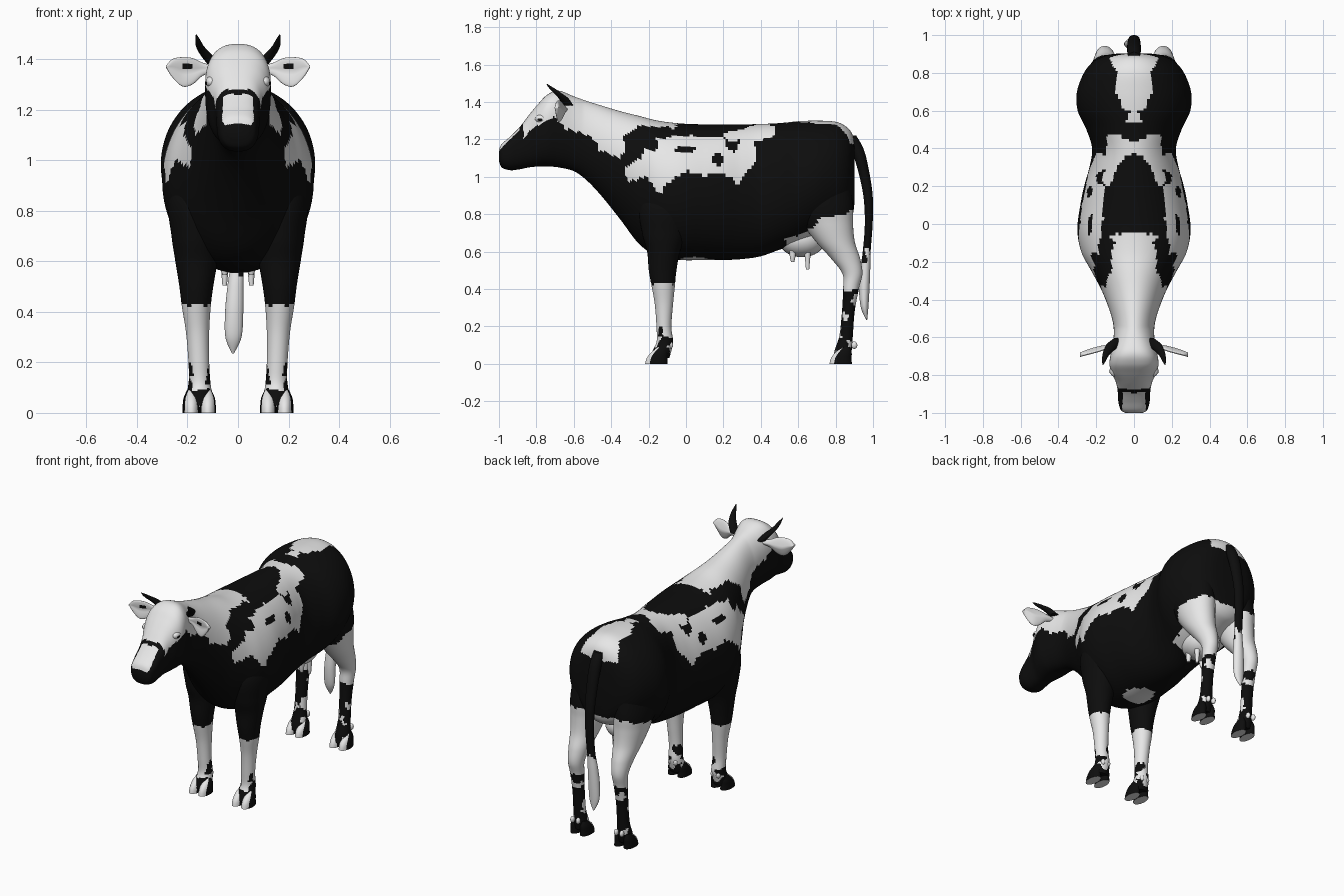
import bpy, bmesh, math
from mathutils import Vector, noise

cube = bpy.data.objects.get("Cube")
if cube:
    bpy.data.objects.remove(cube, do_unlink=True)

WHITE, BLACK = 0, 1


def make_material(name, colour):
    mat = bpy.data.materials.new(name)
    mat.use_nodes = True
    mat.diffuse_color = colour
    mat.node_tree.nodes["Principled BSDF"].inputs["Base Color"].default_value = colour
    return mat


MATERIALS = [make_material("white coat", (0.8, 0.8, 0.8, 1)),
             make_material("black coat", (0.004, 0.004, 0.004, 1))]

# Coat patches: outlines seen from the side (y, z) and from above (x, y)
FACE_AND_NECK = [(-.865, 1.5), (-.87, 1.2), (-.84, 1.24), (-.8, 1.28), (-.72, 1.31),
                 (-.66, 1.27), (-.6, 1.24), (-.5, 1.22), (-.46, 1.14), (-.36, 1.1),
                 (-.31, 1.14), (-.33, 1.22), (-.25, 1.265), (-.05, 1.27), (-.05, 1.5)]
FLANK = [(-.33, .98), (-.33, 1.05), (-.24, 1.1), (-.2, 1.19), (-.05, 1.22), (.2, 1.22),
         (.25, 1.13), (.3, 1.2), (.36, 1.26), (.46, 1.28), (.48, 1.24), (.38, 1.18),
         (.36, 1.06), (.28, .96), (.2, 1.03), (.1, .99), (.01, 1.04), (-.05, 1.01),
         (-.13, .91), (-.22, 1.0)]
THIGH = [(.52, .5), (.54, .67), (.61, .69), (.69, .72), (.72, .78), (.8, .8),
         (.98, .82), (.98, .4), (.8, .4)]
RUMP = [(-.1, .53), (.04, .53), (.03, .6), (.07, .62), (.1, .7), (.09, .8),
        (.14, .87), (.13, .98), (-.1, .98)]
SADDLE = [(-.1, .36), (.04, .37), (.1, .3), (.13, .2), (.2, .24), (.17, .36),
          (.13, .42), (.1, .48), (.05, .44), (-.1, .46)]
FLANK_HOLES = [(-.01, 1.15, .05, .025), (.17, 1.09, .035, .03), (-.2, 1.17, .06, .03)]


def inside(u, v, outline):
    hit = False
    for (a, b), (c, d) in zip(outline, outline[1:] + outline[:1]):
        if (b > v) != (d > v) and u < (c - a) * (v - b) / (d - b) + a:
            hit = not hit
    return hit


def coat(point, normal):
    """Black coat with ragged, mirrored white patches."""
    p = Vector((abs(point.x), point.y, point.z))
    p += noise.noise_vector(p * 9) * .02 + noise.noise_vector(p * 28) * .012
    x, y, z = p
    speckle = noise.noise(p * 16)
    if z < .43 and y < .3:                       # lower front leg
        if z > .2:
            return WHITE
        return WHITE if speckle > (.3 if z < .09 else .02) else BLACK
    if z < .4:                                   # lower hind leg
        return WHITE if speckle > .3 else BLACK
    if y < -.885:                                # blaze down the nose
        return WHITE if x < .055 and z > 1.135 else BLACK
    if inside(y, z, FACE_AND_NECK) or inside(y, z, THIGH):
        return WHITE
    if z > 1.17 and inside(x, y, RUMP) or z > 1.2 and inside(x, y, SADDLE):
        return WHITE
    if z < .6 and y > -.02 and (x / .09) ** 2 + ((y - .06) / .1) ** 2 < 1:
        return WHITE                             # belly spot
    if inside(y, z, FLANK):
        if not any(((y - a) / c) ** 2 + ((z - b) / d) ** 2 < 1 for a, b, c, d in FLANK_HOLES):
            return WHITE
    return BLACK


def plain(index):
    return lambda point, normal: index


def hoof_paint(point, normal):
    return WHITE if normal.y < -.4 or normal.z < -.8 else BLACK


def tail_paint(point, normal):
    return WHITE if point.z < .57 + .08 * noise.noise(point * 20) else BLACK


def ear_paint(point, normal):
    dark = abs(point.x - .2) < .018 and abs(point.z - 1.37) < .008 and normal.y < 0
    return BLACK if dark else WHITE


def finish(name, bm, paint, mirror):
    bmesh.ops.recalc_face_normals(bm, faces=bm.faces)
    for face in bm.faces:
        face.material_index = paint(face.calc_center_median(), face.normal)
    mesh = bpy.data.meshes.new(name)
    bm.to_mesh(mesh)
    bm.free()
    for mat in MATERIALS:
        mesh.materials.append(mat)
    obj = bpy.data.objects.new(name, mesh)
    bpy.context.collection.objects.link(obj)
    bpy.ops.object.select_all(action='DESELECT')
    obj.select_set(True)
    bpy.context.view_layer.objects.active = obj
    bpy.ops.object.shade_smooth_by_angle(angle=math.radians(50))
    if mirror:
        obj.modifiers.new("mirror", 'MIRROR').use_mirror_merge = False
    return obj


def smooth_rows(rows, steps):
    """Spline through the rows of a profile."""
    pts = [rows[0]] + rows + [rows[-1]]
    for quad in zip(pts, pts[1:], pts[2:], pts[3:]):
        for i in range(steps):
            t = i / steps
            yield [q + .5 * t * (r - p + t * (2 * p - 5 * q + 4 * r - s + t * (3 * (q - r) + s - p)))
                   for p, q, r, s in zip(*quad)]
    yield rows[-1]


def loft(name, rows, ring, paint, steps=6, sides=32, mirror=False):
    bm = bmesh.new()
    loops = []
    for row in smooth_rows(rows, steps):
        angles = [math.tau * i / sides for i in range(sides)]
        loops.append([bm.verts.new(ring(row, math.cos(a), math.sin(a))) for a in angles])
    for low, high in zip(loops, loops[1:]):
        for i in range(sides):
            j = (i + 1) % sides
            bm.faces.new((low[i], low[j], high[j], high[i]))
    bm.faces.new(loops[0])
    bm.faces.new(loops[-1])
    return finish(name, bm, paint, mirror)


def body_ring(row, c, s):
    y, top, bottom, width = row
    head = min(1, max(0, (-.55 - y) / .15))      # squarer, higher section at the head
    middle = bottom + (top - bottom) * (.5 + .1 * head)
    power = 2 / (2 + .6 * head)
    up = math.copysign(abs(s) ** power, s)
    side = math.copysign(abs(c) ** power, c)
    return side * width, y, middle + up * ((top - middle) if s > 0 else (middle - bottom))


def upright_ring(row, c, s):
    z, y, depth, x, width = row
    return x + width * c, y + depth * s, z


def ear_ring(row, c, s):
    x, z, height, y = row
    return x, y + .012 * s - .25 * abs(c) * height, z + height * c


def ball(name, centre, size, paint, mirror=False):
    bm = bmesh.new()
    bmesh.ops.create_uvsphere(bm, u_segments=24, v_segments=16, radius=1)
    bmesh.ops.scale(bm, vec=size, verts=bm.verts)
    bmesh.ops.translate(bm, vec=centre, verts=bm.verts)
    return finish(name, bm, paint, mirror)


# Head, neck and trunk: y, top, bottom, half width
loft("body", [
    (-1, 1.145, 1.085, .045), (-.985, 1.175, 1.05, .07), (-.94, 1.215, 1.035, .083),
    (-.89, 1.265, 1.04, .086), (-.84, 1.33, 1.05, .095), (-.79, 1.39, 1.055, .118),
    (-.74, 1.44, 1.055, .13), (-.68, 1.46, 1.05, .122), (-.6, 1.43, 1.03, .108),
    (-.53, 1.405, .98, .11), (-.45, 1.38, .895, .132), (-.35, 1.35, .77, .172),
    (-.25, 1.325, .64, .225), (-.15, 1.3, .575, .278), (-.03, 1.285, .555, .3),
    (.1, 1.28, .555, .284), (.2, 1.28, .555, .264), (.3, 1.28, .56, .236),
    (.4, 1.282, .575, .222), (.5, 1.287, .61, .252), (.6, 1.297, .64, .298),
    (.7, 1.3, .68, .302), (.8, 1.294, .72, .265), (.86, 1.265, .75, .215),
    (.892, 1.22, .8, .15), (.902, 1.15, .88, .09)],
    body_ring, coat, steps=8, sides=112)

# Legs: z, y, half depth, x, half width
loft("front_leg", [
    (1, -.09, .1, .15, .06), (.85, -.1, .15, .17, .105), (.7, -.115, .12, .17, .093),
    (.6, -.12, .088, .165, .083), (.5, -.125, .074, .165, .067), (.42, -.122, .063, .165, .057),
    (.32, -.118, .049, .16, .046), (.2, -.118, .04, .155, .041), (.12, -.113, .044, .152, .043),
    (.07, -.128, .05, .152, .05), (.03, -.14, .05, .152, .05)],
    upright_ring, coat, steps=8, sides=36, mirror=True)
loft("hind_leg", [
    (1, .7, .17, .15, .1), (.85, .725, .168, .152, .112), (.75, .757, .136, .152, .1),
    (.65, .8, .103, .152, .082), (.56, .855, .077, .153, .062), (.48, .89, .053, .155, .048),
    (.4, .882, .042, .155, .042), (.28, .868, .034, .155, .037), (.15, .856, .036, .155, .038),
    (.08, .842, .045, .155, .046), (.03, .832, .045, .155, .048)],
    upright_ring, coat, steps=8, sides=36, mirror=True)

# Cloven hooves and dew claws
for label, y, x in (("front", -.155, .152), ("hind", .83, .155)):
    for side, shift in (("inner", -.033), ("outer", .033)):
        toe = x + shift
        loft(f"{label}_{side}_toe", [
            (0, y - .003, .06, toe, .032), (.03, y, .055, toe, .031),
            (.06, y + .012, .044, toe, .027), (.09, y + .025, .02, toe, .014)],
            upright_ring, hoof_paint, steps=3, sides=20, mirror=True)
        ball(f"{label}_{side}_dew_claw", (x + shift * .6, y + .07, .1),
             (.013, .016, .02), plain(WHITE), mirror=True)

# Tail with tuft
loft("tail", [
    (1.22, .88, .03, 0, .032), (1.15, .915, .034, 0, .036), (1.05, .945, .03, 0, .036),
    (.9, .973, .025, 0, .032), (.75, .977, .021, 0, .028), (.6, .966, .021, -.003, .026),
    (.5, .958, .027, -.01, .032), (.4, .953, .028, -.015, .036), (.3, .955, .02, -.018, .032),
    (.235, .966, .003, -.02, .004)],
    upright_ring, tail_paint, steps=7, sides=20)

# Ears, horns and eyes
loft("ear", [
    (.1, 1.36, .014, -.645), (.14, 1.36, .026, -.65), (.18, 1.352, .052, -.658),
    (.22, 1.35, .058, -.668), (.26, 1.364, .036, -.682), (.285, 1.37, .003, -.692)],
    ear_ring, ear_paint, mirror=True)
loft("horn", [
    (1.38, -.63, .028, .095, .026), (1.42, -.655, .026, .128, .023), (1.45, -.69, .02, .15, .016),
    (1.475, -.72, .013, .159, .01), (1.497, -.745, .002, .165, .002)],
    upright_ring, plain(BLACK), sides=16, mirror=True)
ball("eyelid", (.106, -.775, 1.31), (.022, .032, .022), plain(WHITE), mirror=True)
ball("eye", (.12, -.78, 1.306), (.011, .015, .009), plain(BLACK), mirror=True)

# Udder with four teats
ball("udder", (0, .62, .665), (.11, .125, .095), plain(WHITE))
for label, y, tip in (("front", .57, .545), ("rear", .65, .505)):
    loft(f"{label}_teat", [(.62, y, .02, .05, .02), (.57, y, .015, .052, .015),
                           (tip, y, .009, .053, .009)],
         upright_ring, plain(WHITE), steps=4, sides=14, mirror=True)
